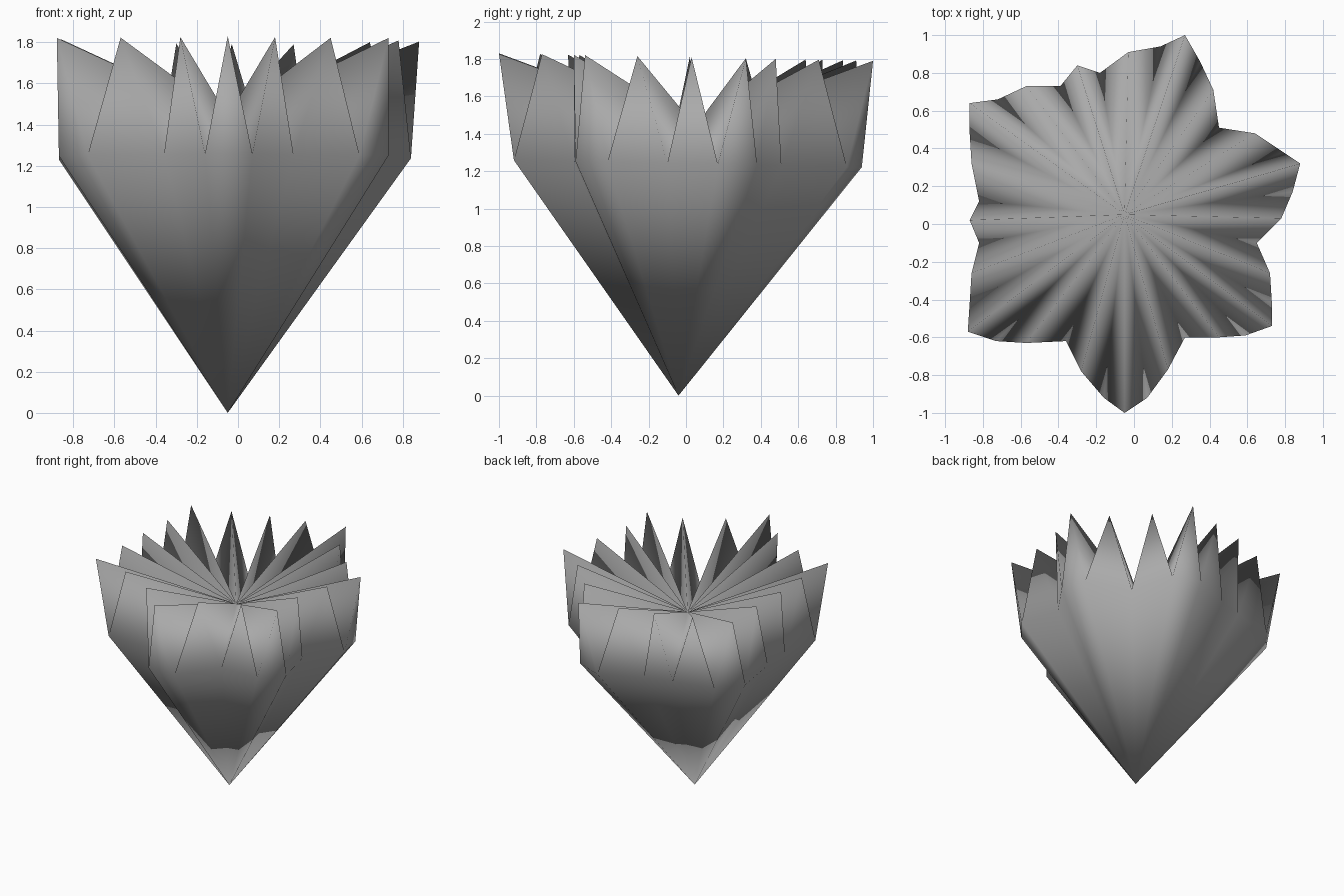
import bpy
import bmesh

default_cube = bpy.data.objects.get("Cube")
if default_cube:
    bpy.data.objects.remove(default_cube, do_unlink=True)

# One flat grey for the whole blossom
grey = bpy.data.materials.new("soft_grey")
grey.use_nodes = True
colour = (0.4, 0.4, 0.4, 1.0)
grey.diffuse_color = colour
grey.node_tree.nodes["Principled BSDF"].inputs["Base Color"].default_value = colour

# Plan of the spike tips, counter-clockwise from the front
TIPS = [(-.05, -1), (.18, -.77), (.45, -.6), (.73, -.54), (.72, -.26),
        (.78, .03), (.88, .32), (.64, .48), (.42, .71), (.27, 1),
        (-.03, .91), (-.3, .84), (-.57, .73), (-.87, .64), (-.86, .32),
        (-.87, .02), (-.86, -.26), (-.88, -.57), (-.57, -.63), (-.28, -.78)]

# Plan of the notches, each one following the tip of the same index
NOTCHES = [(.07, -.92), (.27, -.6), (.59, -.59), (.73, -.42), (.65, -.1),
           (.84, .17), (.79, .38), (.45, .51), (.35, .86), (.14, .94),
           (-.18, .8), (-.39, .73), (-.72, .66), (-.87, .48), (-.82, .12),
           (-.82, -.1), (-.87, -.42), (-.73, -.62), (-.36, -.62), (-.16, -.92)]


def ring(bm, plan, height, lean):
    """Add a ring of vertices whose height drops slightly toward the back."""
    return [bm.verts.new((x, y, height - lean * y)) for x, y in plan]


def build_blossom(name):
    bm = bmesh.new()
    base = bm.verts.new((-.05, -.04, 0))
    heart = bm.verts.new((-.05, .05, 1.44))
    tips = ring(bm, TIPS, 1.81, .02)
    notches = ring(bm, NOTCHES, 1.24, .02)

    for i, tip in enumerate(tips):
        before, after = notches[i - 1], notches[i]
        bm.faces.new((base, after, before))   # tapering lower cone
        bm.faces.new((before, after, tip))    # outer face of the spike
        bm.faces.new((tip, after, heart))     # folds of the pleated top
        bm.faces.new((before, tip, heart))

    bmesh.ops.recalc_face_normals(bm, faces=bm.faces)
    for face in bm.faces:
        face.smooth = True

    mesh = bpy.data.meshes.new(name)
    bm.to_mesh(mesh)
    bm.free()
    mesh.materials.append(grey)
    blossom = bpy.data.objects.new(name, mesh)
    bpy.context.collection.objects.link(blossom)
    return blossom


build_blossom("pleated_blossom")
